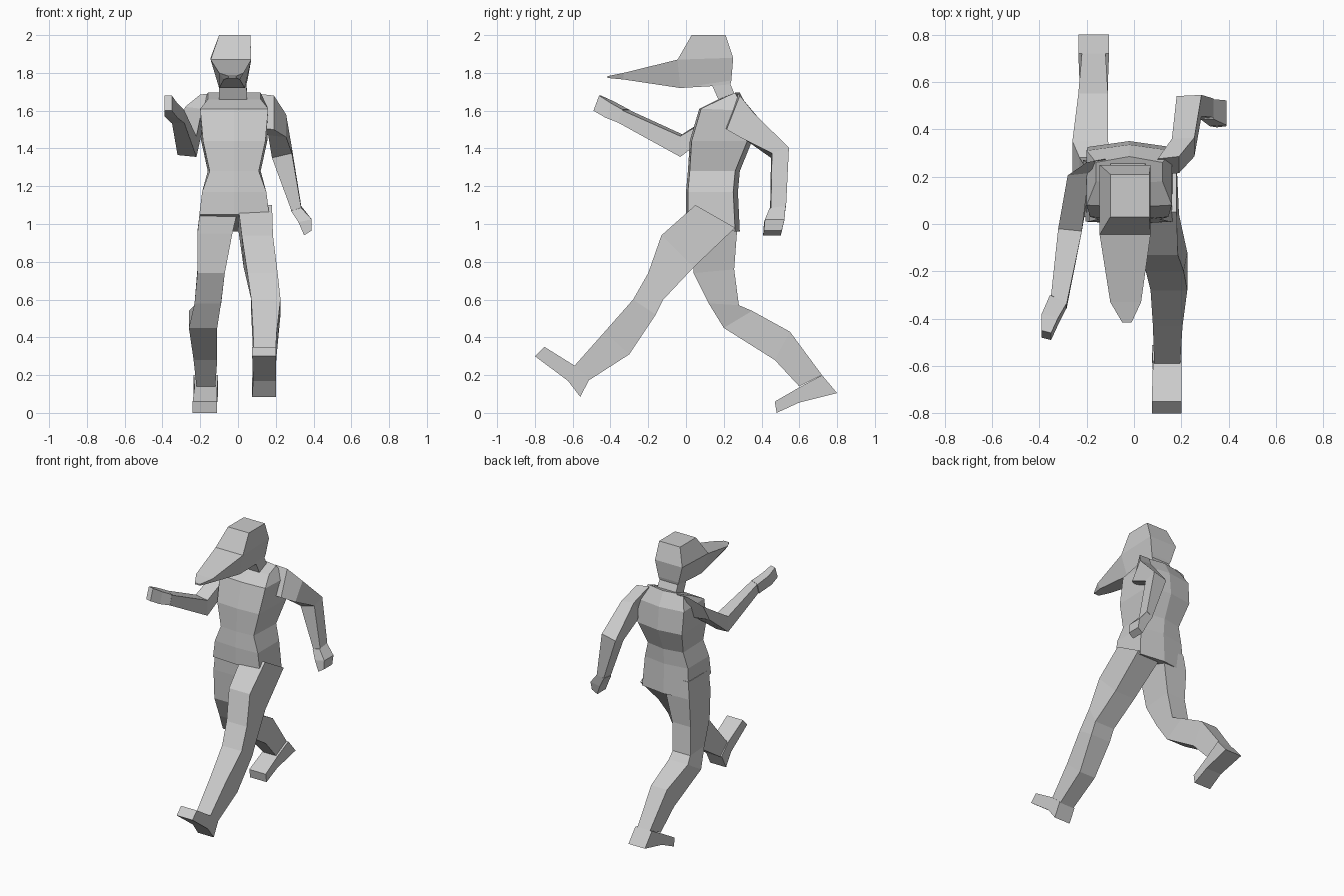
import bpy, bmesh


def loft(name, rings):
    """Skin equal-sized point rings into one closed flat-shaded mesh."""
    bm = bmesh.new()
    vs = [[bm.verts.new(p) for p in ring] for ring in rings]
    n = len(vs[0])
    for a, b in zip(vs, vs[1:]):
        for i in range(n):
            j = (i + 1) % n
            bm.faces.new((a[i], a[j], b[j], b[i]))
    bm.faces.new(vs[0])
    bm.faces.new(vs[-1])
    bmesh.ops.recalc_face_normals(bm, faces=bm.faces)
    me = bpy.data.meshes.new(name)
    bm.to_mesh(me)
    bm.free()
    ob = bpy.data.objects.new(name, me)
    bpy.context.collection.objects.link(ob)
    return ob


def quad(ya, za, yb, zb, x0, x1, x2=None, x3=None):
    """Ring between two side-view points; second point may have its own x span."""
    x2, x3 = (x0, x1) if x2 is None else (x2, x3)
    return [(x0, ya, za), (x1, ya, za), (x3, yb, zb), (x2, yb, zb)]


def arm_ring(outer, inner, dy, dz):
    """Ring from outer and inner points, thickened by (dy, dz) in the side plane."""
    (a, b, c), (d, e, f) = outer, inner
    return [(a, b + dy, c + dz), (d, e + dy, f + dz),
            (d, e - dy, f - dz), (a, b - dy, c - dz)]


def torso_ring(yf, zf, yb, zb, wf, wb):
    """Six-sided ring with a slight ridge down front and back."""
    c = -0.02
    return [(c - wf, yf, zf), (c, yf - 0.01, zf), (c + wf, yf, zf),
            (c + wb, yb, zb), (c, yb + 0.025, zb), (c - wb, yb, zb)]


# torso with flared hem
loft("torso", [torso_ring(*r) for r in (
    (0.01, 1.05, 0.26, 0.96, 0.185, 0.185),
    (0.01, 1.17, 0.25, 1.17, 0.17, 0.17),
    (0.02, 1.28, 0.26, 1.28, 0.13, 0.14),
    (0.03, 1.44, 0.325, 1.44, 0.165, 0.175),
    (0.08, 1.61, 0.31, 1.60, 0.18, 0.18),
    (0.18, 1.66, 0.26, 1.695, 0.14, 0.14))])

# head and neck
loft("head", [quad(*r) for r in (
    (0.03, 2.0, 0.21, 2.0, -0.10, 0.065),
    (-0.045, 1.87, 0.25, 1.88, -0.145, 0.07),
    (-0.03, 1.72, 0.24, 1.76, -0.10, 0.035, -0.11, 0.05),
    (0.14, 1.73, 0.235, 1.74, -0.10, 0.045),
    (0.18, 1.64, 0.27, 1.66, -0.10, 0.05))])

# long pointed mask
loft("beak", [quad(*r) for r in (
    (-0.045, 1.87, -0.03, 1.72, -0.145, 0.07, -0.10, 0.035),
    (-0.33, 1.80, -0.33, 1.765, -0.10, 0.03, -0.075, 0.01),
    (-0.415, 1.783, -0.415, 1.773, -0.05, -0.01))])

# forward leg
loft("front_leg", [quad(*r) for r in (
    (0.05, 1.10, 0.26, 0.98, 0.0, 0.18),
    (-0.13, 0.94, 0.04, 0.77, 0.02, 0.185, 0.03, 0.19),
    (-0.20, 0.74, -0.12, 0.60, 0.05, 0.21, 0.07, 0.225),
    (-0.28, 0.60, -0.16, 0.52, 0.07, 0.225),
    (-0.43, 0.43, -0.30, 0.31, 0.08, 0.205),
    (-0.59, 0.25, -0.51, 0.175, 0.085, 0.195))])
loft("front_foot", [quad(*r) for r in (
    (-0.75, 0.35, -0.80, 0.30, 0.075, 0.20),
    (-0.59, 0.25, -0.625, 0.17, 0.08, 0.20),
    (-0.51, 0.18, -0.56, 0.085, 0.075, 0.20))])

# trailing leg
loft("rear_leg", [quad(*r) for r in (
    (0.03, 1.08, 0.26, 1.08, -0.20, 0.0),
    (0.03, 0.95, 0.27, 0.96, -0.215, -0.03),
    (0.04, 0.74, 0.255, 0.76, -0.215, -0.07),
    (0.12, 0.58, 0.28, 0.57, -0.23, -0.09),
    (0.20, 0.45, 0.35, 0.54, -0.26, -0.11),
    (0.47, 0.28, 0.55, 0.43, -0.235, -0.11),
    (0.60, 0.14, 0.72, 0.20, -0.22, -0.12))])
loft("rear_foot", [quad(*r) for r in (
    (0.47, 0.06, 0.48, 0.0, -0.24, -0.11),
    (0.60, 0.135, 0.60, 0.055, -0.23, -0.11),
    (0.72, 0.20, 0.80, 0.105, -0.235, -0.105))])

# arm swung back, then its hand
loft("rear_arm", [arm_ring(*r) for r in (
    ((0.19, 0.25, 1.59), (0.10, 0.24, 1.60), 0.035, 0.09),
    ((0.255, 0.325, 1.52), (0.16, 0.32, 1.53), 0.04, 0.06),
    ((0.285, 0.50, 1.39), (0.18, 0.495, 1.365), 0.045, 0.015),
    ((0.335, 0.49, 1.09), (0.285, 0.485, 1.07), 0.04, 0.005))])
loft("rear_hand", [arm_ring(*r) for r in (
    ((0.335, 0.485, 1.09), (0.28, 0.485, 1.075), 0.042, 0.005),
    ((0.39, 0.47, 1.025), (0.32, 0.465, 1.01), 0.052, 0.0),
    ((0.39, 0.46, 0.965), (0.35, 0.455, 0.94), 0.047, 0.0))])

# arm swung forward, then its hand
loft("front_arm", [arm_ring(*r) for r in (
    ((-0.20, 0.225, 1.60), (-0.12, 0.24, 1.61), 0.035, 0.085),
    ((-0.28, 0.17, 1.56), (-0.19, 0.18, 1.55), 0.035, 0.06),
    ((-0.32, -0.02, 1.42), (-0.22, -0.03, 1.41), 0.0, 0.055),
    ((-0.35, -0.31, 1.57), (-0.285, -0.35, 1.57), 0.01, 0.033))])
loft("front_hand", [arm_ring(*r) for r in (
    ((-0.355, -0.31, 1.57), (-0.285, -0.345, 1.57), 0.01, 0.035),
    ((-0.39, -0.395, 1.61), (-0.32, -0.41, 1.60), 0.015, 0.038),
    ((-0.39, -0.465, 1.64), (-0.35, -0.475, 1.64), 0.015, 0.04))])
